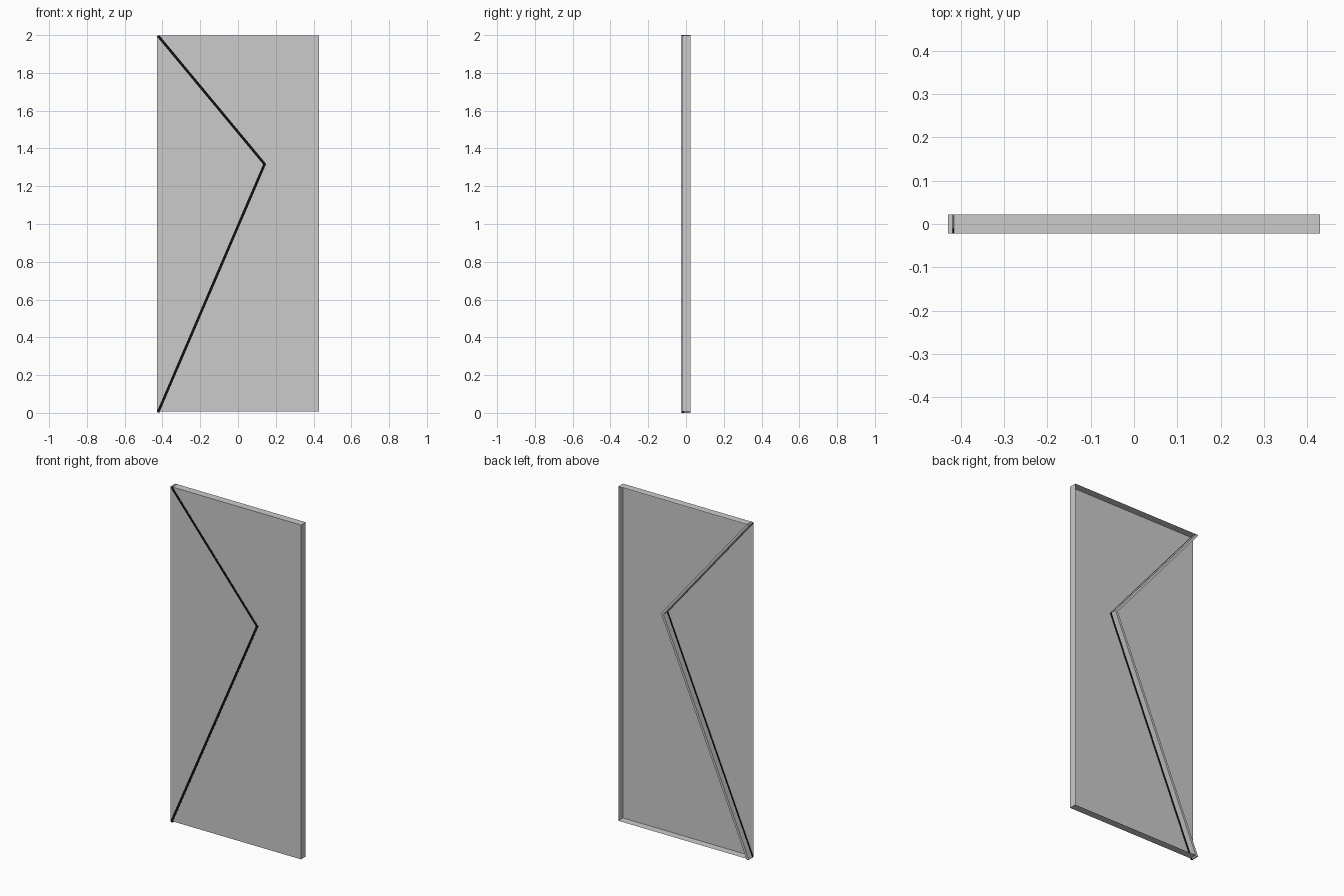
import bpy, bmesh
from mathutils import Vector

if "Cube" in bpy.data.objects:
    bpy.data.objects.remove(bpy.data.objects["Cube"])

BACK, FRONT = 0.0225, -0.0225
PATH = [Vector((-0.4225, 1.9955)), Vector((0.141, 1.317)), Vector((-0.4235, 0.0028))]
WIDTH = 0.014


def finish(bm, name, color=None):
    me = bpy.data.meshes.new(name)
    bm.to_mesh(me)
    bm.free()
    ob = bpy.data.objects.new(name, me)
    bpy.context.collection.objects.link(ob)
    if color:
        mat = bpy.data.materials.new(name + "_colour")
        mat.diffuse_color = color
        mat.use_nodes = True
        mat.node_tree.nodes["Principled BSDF"].inputs["Base Color"].default_value = mat.diffuse_color
        me.materials.append(mat)
    return ob


def chevron_bar(name, y0, y1, color=None):
    """Mitred rectangular bar swept along the chevron path."""
    d1 = (PATH[1] - PATH[0]).normalized()
    d2 = (PATH[2] - PATH[1]).normalized()
    n1, n2 = Vector((-d1.y, d1.x)), Vector((-d2.y, d2.x))
    m = (n1 + n2).normalized()
    offsets = [n1, m / m.dot(n1), n2]
    bm = bmesh.new()
    rings = []
    for p, n in zip(PATH, offsets):
        a, b = p + n * WIDTH / 2, p - n * WIDTH / 2
        rings.append([bm.verts.new((q.x, y, q.y))
                      for q, y in ((a, y0), (b, y0), (b, y1), (a, y1))])
    for r, s in zip(rings, rings[1:]):
        for i in range(4):
            j = (i + 1) % 4
            bm.faces.new((r[i], r[j], s[j], s[i]))
    bm.faces.new(rings[0])
    bm.faces.new(rings[-1])
    bmesh.ops.recalc_face_normals(bm, faces=bm.faces)
    return finish(bm, name, color)


# door skin: thin sheet with top, bottom and right rims, open at back and left
bm = bmesh.new()
bmesh.ops.create_cube(bm, size=1)
open_sides = [f for f in bm.faces if f.normal.y > 0.9 or f.normal.x < -0.9]
bmesh.ops.delete(bm, geom=open_sides, context='FACES')
z0, z1, front = 0.008, 1.998, FRONT + 0.001
bmesh.ops.scale(bm, verts=bm.verts, vec=(0.86, BACK - front, z1 - z0))
bmesh.ops.translate(bm, verts=bm.verts, vec=(0, (BACK + front) / 2, (z0 + z1) / 2))
finish(bm, "door_skin")

# chevron brace behind the skin and its black trim on the front
chevron_bar("chevron_brace", -0.010, BACK)
chevron_bar("chevron_trim", FRONT, -0.010, (0.005, 0.005, 0.005, 1))
